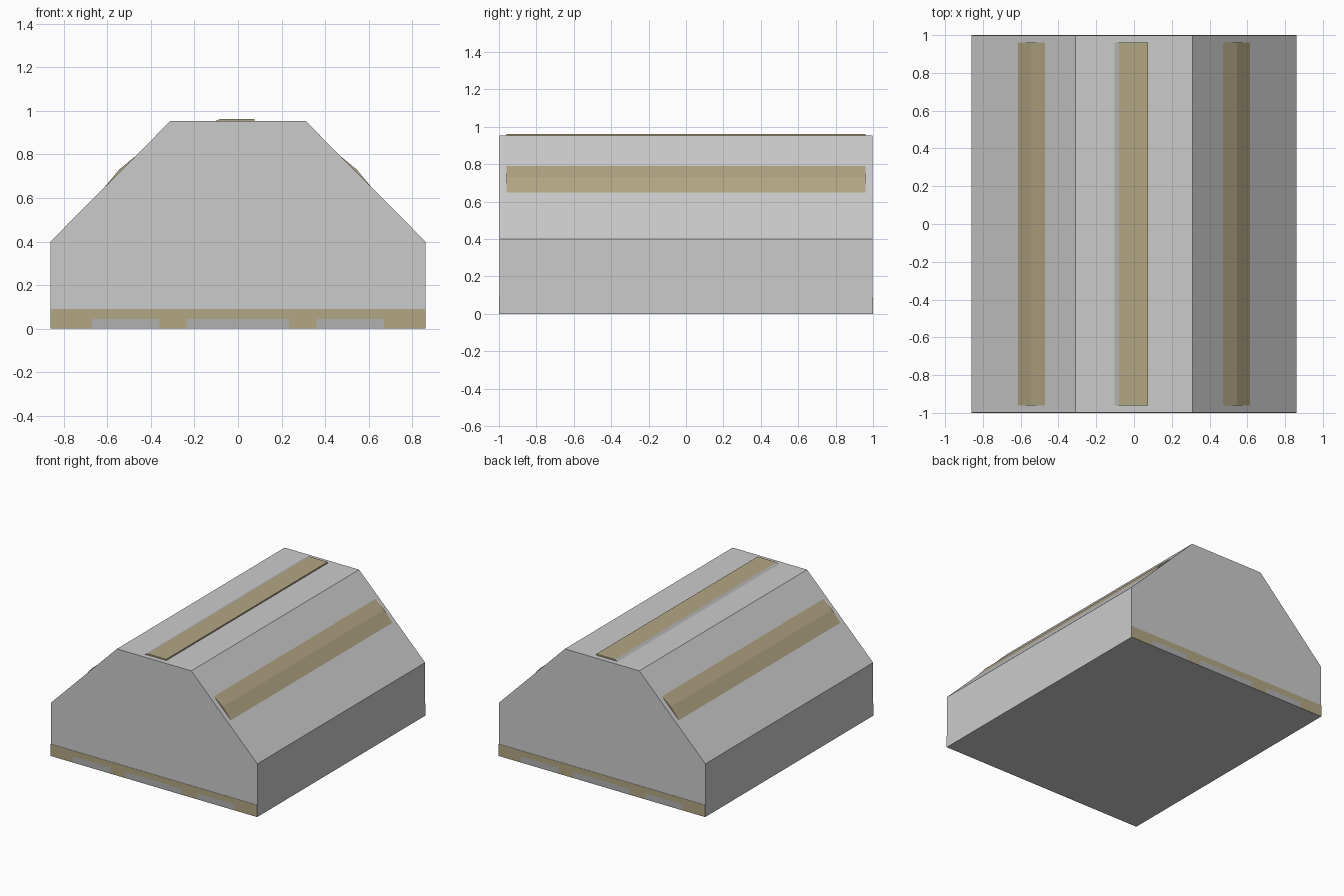
import bpy

if "Cube" in bpy.data.objects:
    bpy.data.objects.remove(bpy.data.objects["Cube"])

HALF = 0.998  # body half length; end trims reach 1.0


def material(name, rgb):
    m = bpy.data.materials.new(name)
    m.diffuse_color = (*rgb, 1)
    m.use_nodes = True
    m.node_tree.nodes["Principled BSDF"].inputs["Base Color"].default_value = m.diffuse_color
    return m


brown = material("brown", (0.45, 0.38, 0.23))
grey = material("mid_grey", (0.44, 0.44, 0.44))


def prism(name, profile, y0, y1, mats=(), face_mats=None):
    """Extrude a counter-clockwise XZ profile (seen from the front) along y."""
    n = len(profile)
    verts = [(x, y, z) for y in (y0, y1) for x, z in profile]
    faces = [(i + n, (i + 1) % n + n, (i + 1) % n, i) for i in range(n)]
    faces += [tuple(range(n)), tuple(reversed(range(n, 2 * n)))]
    mesh = bpy.data.meshes.new(name)
    mesh.from_pydata(verts, [], faces)
    for m in mats:
        mesh.materials.append(m)
    for face, idx in (face_mats or {}).items():
        mesh.polygons[face].material_index = idx
    obj = bpy.data.objects.new(name, mesh)
    bpy.context.collection.objects.link(obj)
    return obj


def mirrored(profile):
    return [(-x, z) for x, z in reversed(profile)]


def rect(x0, x1, z0, z1):
    return [(x0, z0), (x1, z0), (x1, z1), (x0, z1)]


# Main body with chamfered shoulders
prism("body", [(-0.86, 0), (0.86, 0), (0.86, 0.4), (0.31, 0.953),
               (-0.31, 0.953), (-0.86, 0.4)], -HALF, HALF)

# Shallow ridged strips on both slopes
ridge = [(0.62, 0.64), (0.545, 0.73), (0.46, 0.80), (0.53, 0.72)]
prism("right_slope_strip", ridge, -0.96, 0.96, [brown])
prism("left_slope_strip", mirrored(ridge), -0.96, 0.96, [brown])

# Raised top strip with a grey bevel on its left edge
prism("top_strip", [(-0.11, 0.95), (0.075, 0.95), (0.075, 0.963), (-0.08, 0.963)],
      -0.96, 0.96, [brown, grey], {3: 1})

# Base trim on both ends: brown band with grey panels let into it
bands = [(-0.86, -0.67), (-0.36, -0.235), (0.235, 0.36), (0.67, 0.86)]
panels = [(-0.67, -0.36), (-0.235, 0.235), (0.36, 0.67)]
for end, y0, y1 in (("front", -1, -HALF), ("back", HALF, 1)):
    prism(end + "_trim", rect(-0.86, 0.86, 0.045, 0.09), y0, y1, [brown])
    for x0, x1 in bands:
        prism(end + "_trim_foot", rect(x0, x1, 0, 0.045), y0, y1, [brown])
    for x0, x1 in panels:
        prism(end + "_trim_panel", rect(x0, x1, 0, 0.045), y0, y1, [grey])
